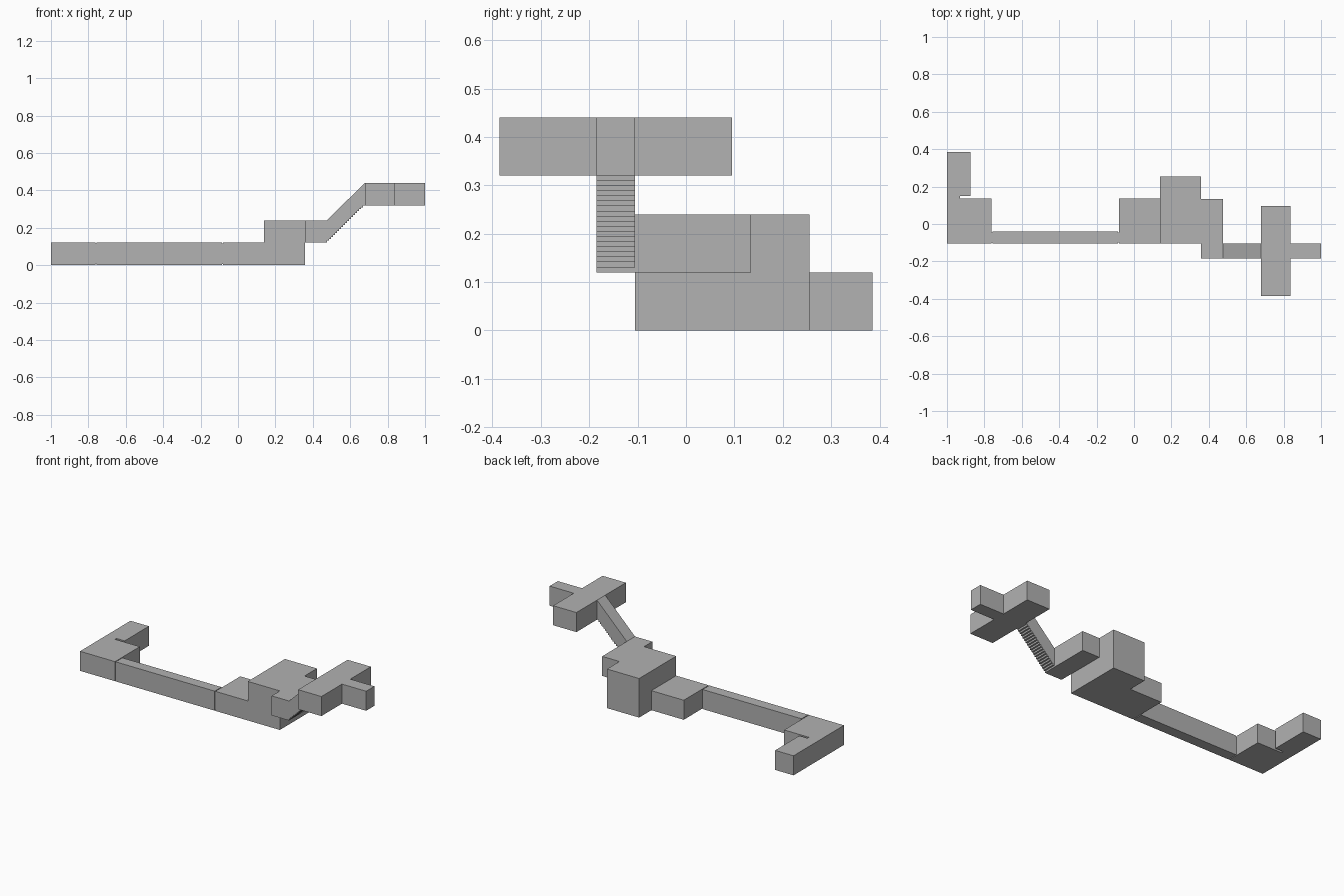
import bpy, bmesh
from mathutils import Vector

if "Cube" in bpy.data.objects:
    bpy.data.objects.remove(bpy.data.objects["Cube"])

grey = bpy.data.materials.new("plain_grey")
grey.diffuse_color = (0.445, 0.445, 0.445, 1)
grey.use_nodes = True
grey.node_tree.nodes["Principled BSDF"].inputs["Base Color"].default_value = grey.diffuse_color


def prism(name, outline, push):
    """Extrude a closed 3D outline along a vector into a solid."""
    bm = bmesh.new()
    face = bm.faces.new([bm.verts.new(p) for p in outline])
    ext = bmesh.ops.extrude_face_region(bm, geom=[face], use_keep_orig=True)
    moved = [g for g in ext["geom"] if isinstance(g, bmesh.types.BMVert)]
    bmesh.ops.translate(bm, verts=moved, vec=Vector(push))
    bmesh.ops.recalc_face_normals(bm, faces=bm.faces)
    mesh = bpy.data.meshes.new(name)
    bm.to_mesh(mesh)
    bm.free()
    mesh.materials.append(grey)
    obj = bpy.data.objects.new(name, mesh)
    bpy.context.collection.objects.link(obj)
    return obj


def plan(name, points, z0, z1):
    return prism(name, [(x, y, z0) for x, y in points], (0, 0, z1 - z0))


def box(name, x0, x1, y0, y1, z0, z1):
    return plan(name, [(x0, y0), (x1, y0), (x1, y1), (x0, y1)], z0, z1)


H = 0.12                      # storey height
FRONT, LANE = -0.105, -0.185  # front wall of the lower rooms, front of the stair

# West wing: square room, narrow neck and back room
plan("west_wing", [(-1, FRONT), (-0.762, FRONT), (-0.762, 0.136), (-0.93, 0.136),
                   (-0.93, 0.15), (-0.875, 0.15), (-0.875, 0.385), (-1, 0.385)], 0, H)

# Long corridor with slightly inset doorways at each end
box("corridor", -0.757, -0.085, FRONT, -0.04, 0, H)
for name, x in (("west_doorway", -0.762), ("east_doorway", -0.085)):
    box(name, x, x + 0.006, FRONT + 0.005, -0.045, 0.005, H - 0.005)

# Middle rooms and the raised landing
box("lower_room", -0.08, 0.14, FRONT, 0.136, 0, H)
box("tall_room", 0.14, 0.358, FRONT, 0.255, 0, 2 * H)
plan("landing", [(0.358, LANE), (0.476, LANE), (0.476, 0.134), (0.358, 0.134)], H, 2 * H)

# Stair passage: sloped roof, stepped underside
X0, X1, STEPS = 0.476, 0.678, 19
run, rise = (X1 - X0) / STEPS, 0.2 / STEPS
profile = [(X0, H)]
for i in range(STEPS):
    profile.append((X0 + i * run, H + (i + 1) * rise))
    profile.append((X0 + (i + 1) * run, H + (i + 1) * rise))
profile += [(X1, H + 0.32), (X0, 2 * H)]
prism("stair_passage", [(x, LANE, z) for x, z in profile[1:]], (0, FRONT - LANE, 0))

# Upper hall with its east arm
plan("upper_hall", [(X1, -0.385), (0.836, -0.385), (0.836, LANE), (1, LANE),
                    (1, FRONT), (0.836, FRONT), (0.836, 0.095), (X1, 0.095)], 0.32, 0.44)
